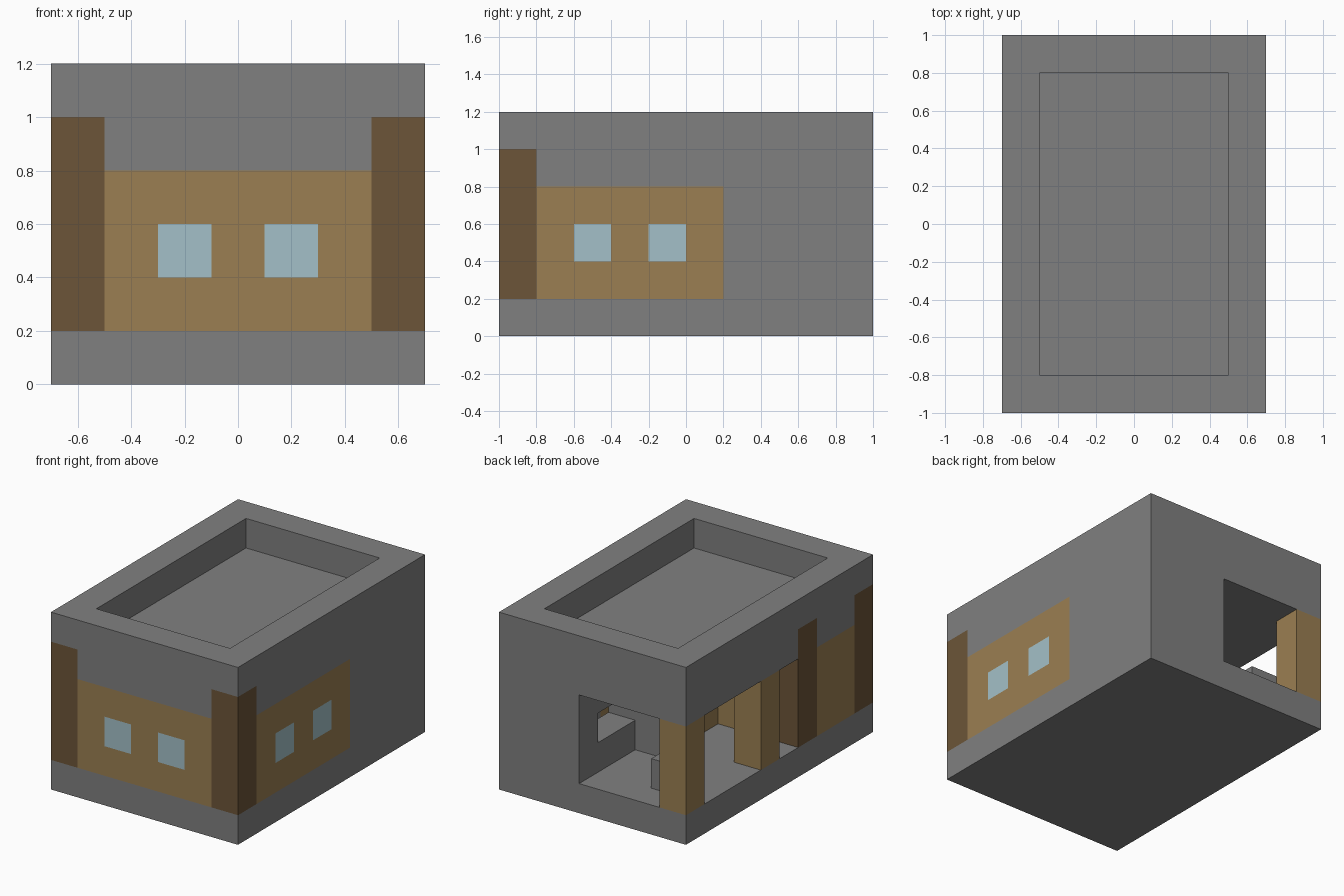
import bpy
import bmesh
from mathutils import Matrix, Vector

old = bpy.data.objects.get("Cube")
if old:
    bpy.data.objects.remove(old, do_unlink=True)

CELL = 0.2                            # every part sits on a block grid
ORIGIN = Vector((-0.7, -1.0, 0.0))    # front right floor corner


def make_material(name, hex_code):
    srgb = [int(hex_code[n:n + 2], 16) / 255 for n in (0, 2, 4)]
    colour = [((c + 0.055) / 1.055) ** 2.4 for c in srgb] + [1.0]
    mat = bpy.data.materials.new(name)
    mat.use_nodes = True
    mat.diffuse_color = colour
    mat.node_tree.nodes["Principled BSDF"].inputs["Base Color"].default_value = colour
    return mat


STONE = make_material("grey stone", "808080")
PLANK = make_material("light wood", "9b7f52")
LOG = make_material("dark wood", "6c5538")
GLASS = make_material("pale blue glass", "a4c0c8")


def blocks(name, mat, *boxes):
    """One object from boxes given as x, y, z cell ranges."""
    bm = bmesh.new()
    for box in boxes:
        low = Vector([r[0] for r in box])
        high = Vector([r[1] for r in box])
        centre = ORIGIN + (low + high) * CELL / 2
        size = Matrix.Diagonal((high - low) * CELL).to_4x4()
        bmesh.ops.create_cube(bm, size=1, matrix=Matrix.Translation(centre) @ size)
    mesh = bpy.data.meshes.new(name)
    bm.to_mesh(mesh)
    bm.free()
    mesh.materials.append(mat)
    obj = bpy.data.objects.new(name, mesh)
    bpy.context.collection.objects.link(obj)
    return obj


STOREY = (1, 4)


def window_wall(name, along_x, across, span, windows):
    """Plank wall with one-block panes in its middle course."""
    def place(run, height):
        return (run, across, height) if along_x else (across, run, height)

    piers, start = [], span[0]
    for w in windows:
        piers.append((start, w))
        start = w + 1
    piers.append((start, span[1]))
    blocks(name, PLANK, place(span, (1, 2)), place(span, (3, 4)),
           *[place(p, (2, 3)) for p in piers])
    blocks(name + "_panes", GLASS, *[place((w, w + 1), (2, 3)) for w in windows])


# Floor slab, roof deck notched around the posts, and parapet
blocks("floor_slab", STONE, ((0, 7), (0, 10), (0, 1)))
blocks("roof_deck", STONE,
       ((1, 6), (0, 10), (4, 5)),
       ((0, 1), (1, 3), (4, 5)), ((0, 1), (4, 10), (4, 5)),
       ((6, 7), (1, 10), (4, 5)))
blocks("parapet", STONE,
       ((0, 1), (0, 10), (5, 6)), ((6, 7), (0, 10), (5, 6)),
       ((1, 6), (0, 1), (5, 6)), ((1, 6), (9, 10), (5, 6)))

# Dark corner posts
for name, x, y in (("front_right_post", 0, 0), ("front_left_post", 6, 0),
                   ("side_post", 0, 3)):
    blocks(name, LOG, ((x, x + 1), (y, y + 1), (1, 5)))

# Plank walls of the front room
window_wall("front_wall", True, (0, 1), (1, 6), (2, 4))
window_wall("left_wall", False, (6, 7), (1, 6), (2, 4))
blocks("right_wall", PLANK, ((0, 1), (1, 3), STOREY))
blocks("porch_walls", PLANK, ((1, 4), (3, 4), STOREY), ((3, 4), (4, 6), STOREY))

# Stone back room with an inner window onto the porch
blocks("stone_outer_walls", STONE, ((6, 7), (6, 10), STOREY), ((4, 6), (9, 10), STOREY))
blocks("stone_partition", STONE, ((3, 5), (6, 7), STOREY))
blocks("inner_window_wall", STONE, ((4, 5), (7, 9), (1, 2)), ((4, 5), (7, 9), (3, 4)))

# Porch columns and seat
for name, y in (("porch_corner_column", 9), ("porch_side_column", 5)):
    blocks(name, PLANK, ((0, 1), (y, y + 1), STOREY))
blocks("porch_seat", STONE, ((1, 2), (8, 9), (1, 2)))
